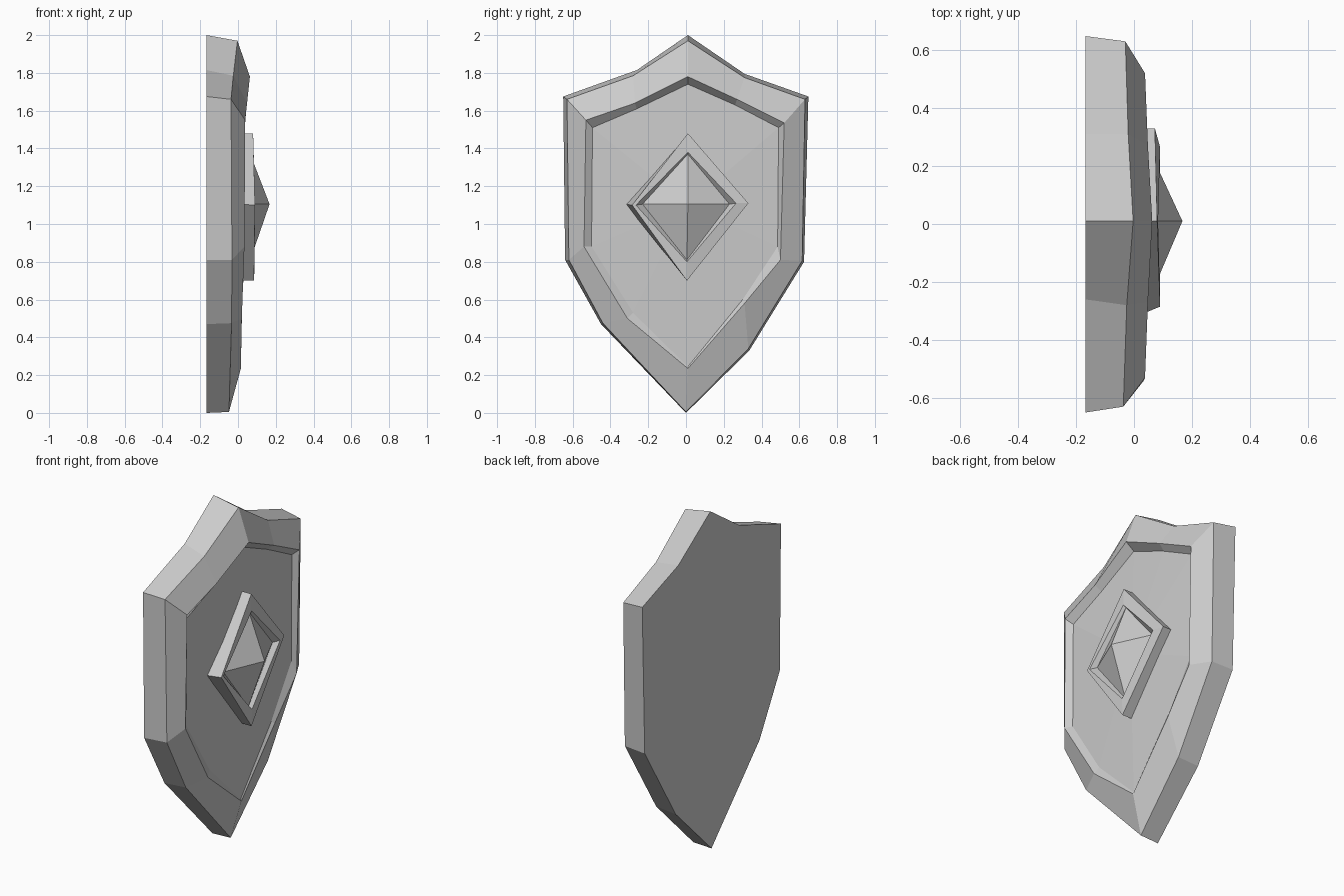
import bpy, bmesh


def loft(name, rings, tip, cap_back=True):
    """Skin a stack of rings (back to front) and close the front on one point."""
    bm = bmesh.new()
    rows = [[bm.verts.new(p) for p in ring] for ring in rings]
    n = len(rows[0])
    for a, b in zip(rows, rows[1:]):
        for i in range(n):
            j = (i + 1) % n
            bm.faces.new((a[i], a[j], b[j], b[i]))
    top = bm.verts.new(tip)
    for i in range(n):
        bm.faces.new((rows[-1][i], rows[-1][(i + 1) % n], top))
    if cap_back:
        bm.faces.new(rows[0][::-1])
    bmesh.ops.recalc_face_normals(bm, faces=bm.faces)
    mesh = bpy.data.meshes.new(name)
    bm.to_mesh(mesh)
    bm.free()
    obj = bpy.data.objects.new(name, mesh)
    bpy.context.collection.objects.link(obj)
    return obj


def flat(x, pts):
    return [(x, y, z) for y, z in pts]


# Shield body: back outline, front outer edge, rim crest, recessed panel
outline = flat(-0.167, [(0.01, 2.0), (-0.26, 1.815), (-0.65, 1.675), (-0.64, 0.81),
                        (-0.45, 0.47), (0.0, 0.0), (0.335, 0.33), (0.625, 0.80),
                        (0.648, 1.675), (0.31, 1.795)])
edge = [(-0.003, 0.01, 1.97), (-0.025, -0.28, 1.785), (-0.037, -0.63, 1.66),
        (-0.032, -0.62, 0.81), (-0.034, -0.44, 0.475), (-0.048, 0.0, 0.005),
        (-0.035, 0.33, 0.34), (-0.03, 0.615, 0.805), (-0.03, 0.63, 1.66),
        (-0.02, 0.31, 1.775)]
rim = [(0.063, 0.01, 1.78), (0.048, -0.27, 1.64), (0.038, -0.53, 1.55),
       (0.034, -0.54, 0.88), (0.02, -0.31, 0.50), (0.015, 0.01, 0.235),
       (0.022, 0.31, 0.58), (0.034, 0.50, 0.81), (0.038, 0.52, 1.535),
       (0.048, 0.27, 1.66)]
panel = flat(0.01, [(0.01, 1.74), (-0.26, 1.61), (-0.495, 1.51), (-0.50, 0.88),
                    (-0.28, 0.53), (0.01, 0.245), (0.30, 0.60), (0.485, 0.88),
                    (0.49, 1.51), (0.26, 1.63)])
loft("shield_body", [outline, edge, rim, panel], (0.035, 0.01, 1.1))

# Diamond boss: raised frame, sunken groove, pyramid gem
frame_base = flat(0.005, [(0.01, 1.48), (-0.32, 1.105), (0.005, 0.70), (0.33, 1.11)])
frame_outer = [(0.08, 0.01, 1.48), (0.09, -0.285, 1.10),
               (0.085, 0.005, 0.70), (0.072, 0.33, 1.11)]
frame_inner = [(0.083, 0.01, 1.38), (0.09, -0.265, 1.10),
               (0.088, 0.005, 0.80), (0.09, 0.265, 1.11)]
gem_base = flat(0.065, [(0.01, 1.37), (-0.23, 1.105), (0.005, 0.81), (0.23, 1.105)])
loft("diamond_boss", [frame_base, frame_outer, frame_inner, gem_base],
     (0.167, 0.01, 1.105))
